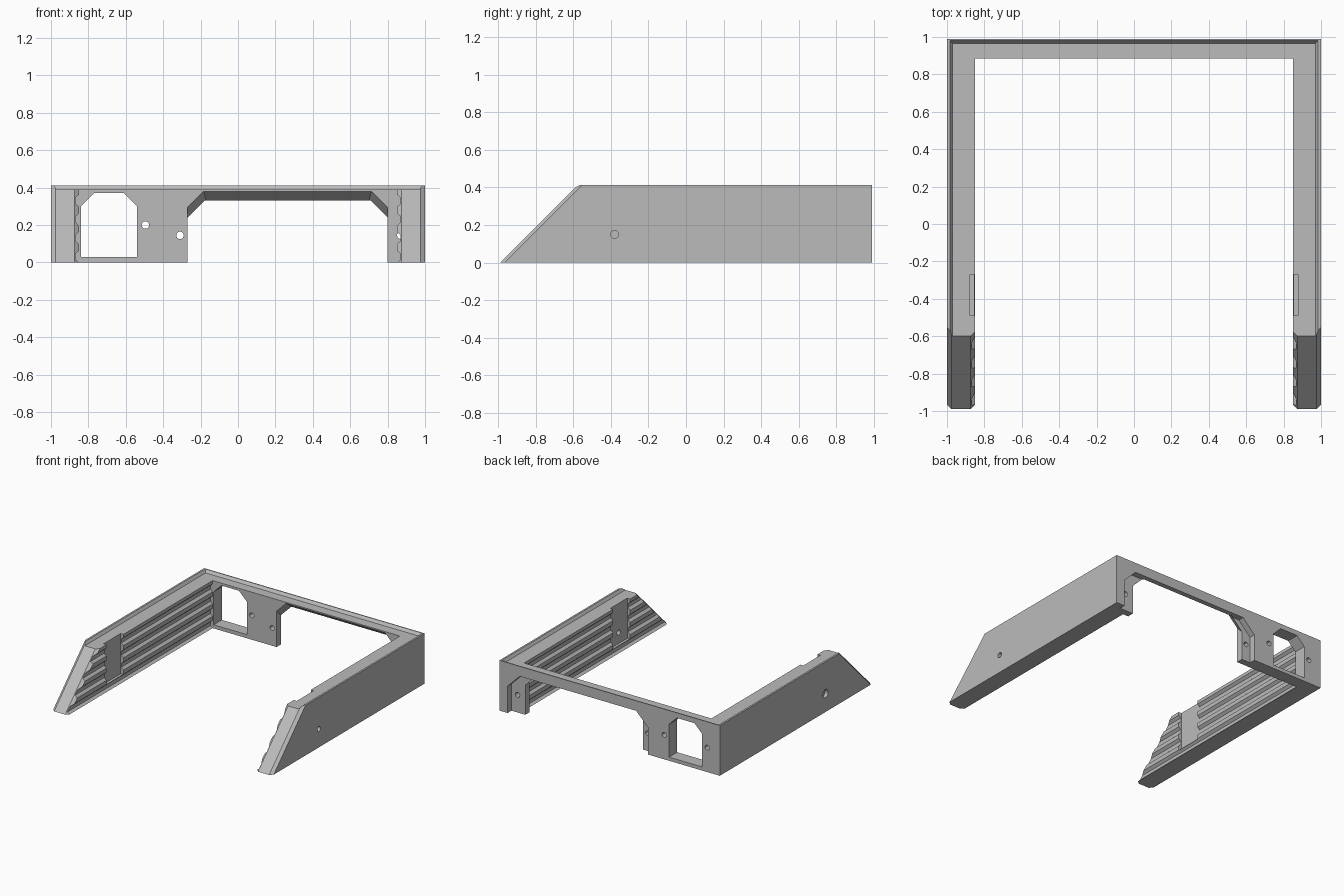
import bpy, bmesh
from math import pi
from mathutils import Vector

old = bpy.data.objects.get("Cube")
if old:
    bpy.data.objects.remove(old, do_unlink=True)

grey = bpy.data.materials.new("plain grey")
grey.use_nodes = True
grey.diffuse_color = (0.5, 0.5, 0.5, 1)
grey.node_tree.nodes["Principled BSDF"].inputs["Base Color"].default_value = (0.5, 0.5, 0.5, 1)

BACK, INNER, LEDGE, TOP = 0.99, 0.885, 0.39, 0.412


def finish(name, bm):
    bmesh.ops.recalc_face_normals(bm, faces=bm.faces)
    mesh = bpy.data.meshes.new(name)
    bm.to_mesh(mesh)
    bm.free()
    mesh.materials.append(grey)
    obj = bpy.data.objects.new(name, mesh)
    bpy.context.scene.collection.objects.link(obj)
    return obj


def loft(axis, lo, hi, start, end=None):
    """Solid between two matching outlines placed at lo and hi on an axis."""
    def place(p, t):
        return (t, p[0], p[1]) if axis == "x" else (p[0], t, p[1])
    bm = bmesh.new()
    a = [bm.verts.new(place(p, lo)) for p in start]
    b = [bm.verts.new(place(p, hi)) for p in (end or start)]
    bm.faces.new(a)
    bm.faces.new(b[::-1])
    for i in range(len(a)):
        j = (i + 1) % len(a)
        bm.faces.new((a[i], b[i], b[j], a[j]))
    bmesh.ops.recalc_face_normals(bm, faces=bm.faces)
    return bm


def slice_off(bm, point, normal):
    """Remove everything in front of a plane and close the cut."""
    geom = bm.verts[:] + bm.edges[:] + bm.faces[:]
    cut = bmesh.ops.bisect_plane(bm, geom=geom, plane_co=point, plane_no=Vector(normal).normalized(),
                                 clear_outer=True)["geom_cut"]
    bmesh.ops.contextual_create(bm, geom=[e for e in cut if isinstance(e, bmesh.types.BMEdge)])


def rod(p0, p1, r0, r1=None):
    p0, p1 = Vector(p0), Vector(p1)
    d = p1 - p0
    bm = bmesh.new()
    bmesh.ops.create_cone(bm, cap_ends=True, segments=24, radius1=r0,
                          radius2=r0 if r1 is None else r1, depth=d.length)
    m = d.to_track_quat("Z", "Y").to_matrix().to_4x4()
    m.translation = (p0 + p1) / 2
    bm.transform(m)
    return bm


def arch(left, right, top, bevel):
    """Opening outline, open at the bottom, with cut upper corners."""
    return [(left, -0.1), (left, top - bevel), (left + bevel, top),
            (right - bevel, top), (right, top - bevel), (right, -0.1)]


# Side rail: raised outer rim, ribbed inner face, sloped and bevelled nose
def rail(name, side):
    profile = [(1, 0), (1, TOP), (0.985, TOP), (0.97, LEDGE), (0.85, LEDGE)]
    for i in range(4):
        z = 0.33 - 0.1 * i
        profile += [(0.85, z + 0.033), (0.87, z + 0.015), (0.87, z - 0.015)]
        if i < 3:
            profile.append((0.85, z - 0.033))
    profile.append((0.85, 0))
    bm = loft("y", -1.1, BACK, profile)
    slice_off(bm, (0, -0.99, 0), (0, -1, 1))
    slice_off(bm, (0.975, -0.99, 0), (1, -1, 1))
    slice_off(bm, (0.875, -0.99, 0), (-1, -1, 1))
    for v in bm.verts:
        v.co.x *= side
    return finish(name, bm)


frame = rail("bracket_frame", 1)
right_rail = rail("right_rail", -1)

# Back wall with the same raised rim
back_wall = finish("back_wall", loft("x", -1, 1, [
    (INNER, 0), (BACK, 0), (BACK, TOP), (BACK - 0.008, TOP), (BACK - 0.025, LEDGE), (INNER, LEDGE)]))

cutters = []


def cut(name, bm):
    cutters.append(finish(name + "_cutter", bm))


# Wide back opening, with a slanted inner edge and a deeper pocket behind
cut("opening", loft("y", INNER - 0.005, 0.95, arch(-0.27, 0.8, 0.384, 0.085), arch(-0.27, 0.8, 0.33, 0.1)))
cut("pocket", loft("y", 0.94, 1.1, arch(-0.35, 0.925, 0.33, 0.11)))

# Socket window
cut("window", loft("y", 0.8, 1.1, [(-0.84, 0.03), (-0.84, 0.3), (-0.77, 0.37), (-0.61, 0.37),
                                   (-0.54, 0.3), (-0.54, 0.03)]))

# Back screw holes
for x, z in ((-0.495, 0.2), (-0.31, 0.145), (-0.885, 0.2), (0.87, 0.145)):
    cut("back_hole", rod((x, 0.84, z), (x, 1.1, z), 0.02))

for s in (1, -1):
    # Vertical mounting holes with countersinks
    for y in (0.78, -0.19):
        cut("mount_hole", rod((s * 0.905, y, -0.1), (s * 0.905, y, 0.6), 0.021))
        cut("mount_sink", rod((s * 0.905, y, 0.375), (s * 0.905, y, 0.395), 0.02, 0.03))
    # Slot on the inner face with a countersunk side hole
    cut("slot", loft("y", -0.49, -0.27, [(s * 0.8, 0.06), (s * 0.8, 0.5), (s * 0.876, 0.5), (s * 0.876, 0.06)]))
    cut("side_hole", rod((s * 0.7, -0.38, 0.15), (s * 1.1, -0.38, 0.15), 0.021))
    cut("side_sink", rod((s * 0.98, -0.38, 0.15), (s * 1.005, -0.38, 0.15), 0.021, 0.038))
    # Slanted bolt holes through the nose, wider at the bottom
    for z in (0.285, 0.155):
        y = z - 0.99
        x = s * 0.927
        cut("nose_hole", rod((x, y - 0.1, z + 0.1), (x, y + z + 0.1, -0.1), 0.017))
        cut("nose_bore", rod((x, y + z - 0.05, 0.05), (x, y + z + 0.1, -0.1), 0.032))

# Merge the parts, then make all cuts
helpers = [right_rail, back_wall] + cutters
for obj in helpers:
    obj.hide_render = True
    mod = frame.modifiers.new(obj.name, "BOOLEAN")
    mod.operation = "DIFFERENCE" if obj in cutters else "UNION"
    mod.solver = "EXACT"
    mod.object = obj
bpy.context.view_layer.objects.active = frame
frame.select_set(True)
for mod in list(frame.modifiers):
    bpy.ops.object.modifier_apply(modifier=mod.name)
for obj in helpers:
    bpy.data.objects.remove(obj, do_unlink=True)

bpy.ops.object.shade_smooth_by_angle(angle=pi / 7)
